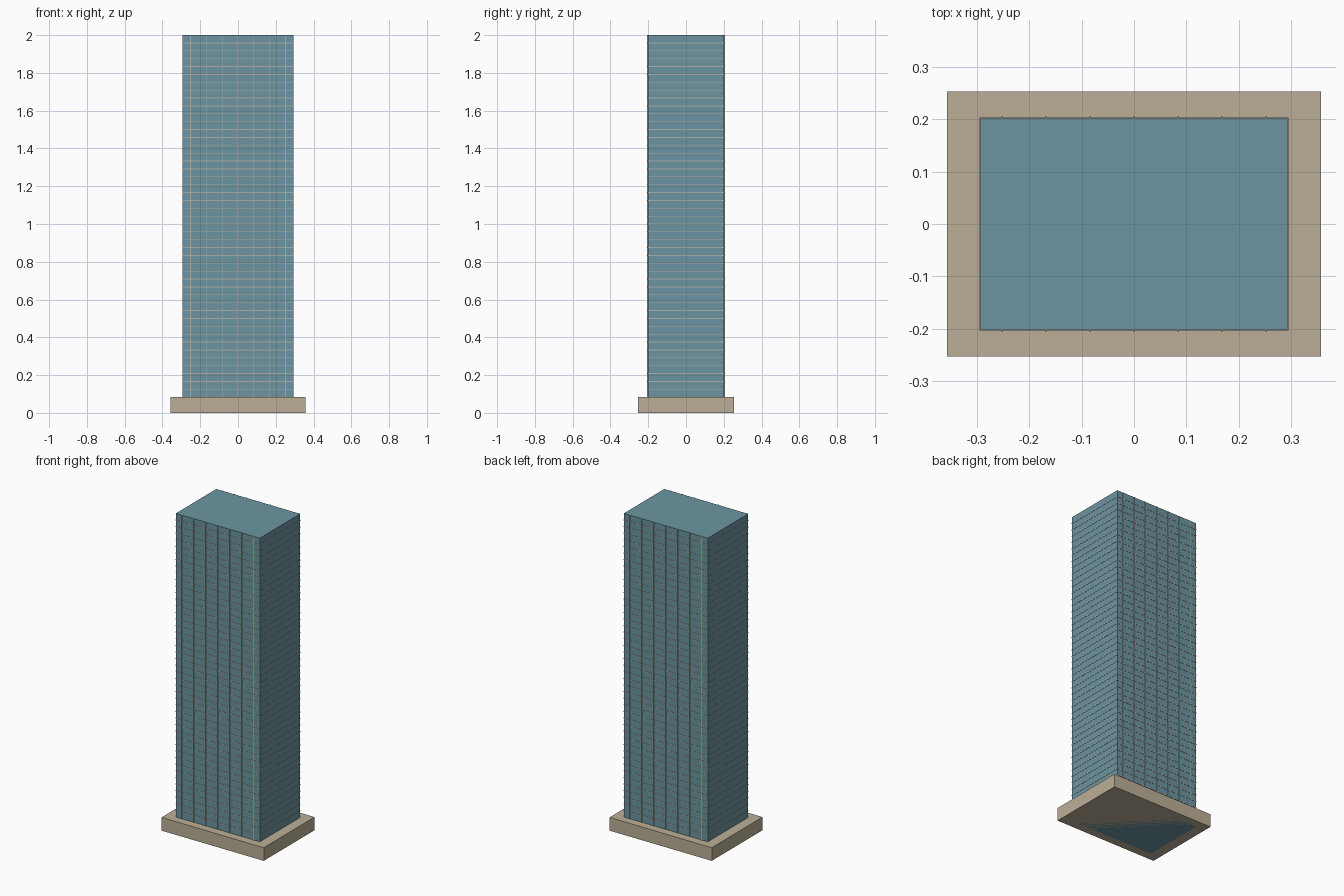
import bpy
import bmesh
from mathutils import Matrix, Vector

if "Cube" in bpy.data.objects:
    bpy.data.objects.remove(bpy.data.objects["Cube"])


def material(name, rgb):
    m = bpy.data.materials.new(name)
    m.diffuse_color = (*rgb, 1.0)
    m.use_nodes = True
    m.node_tree.nodes["Principled BSDF"].inputs["Base Color"].default_value = m.diffuse_color
    return m


def boxes(name, specs, mat):
    """One object made of boxes, each given as (centre, size)."""
    bm = bmesh.new()
    for centre, size in specs:
        bmesh.ops.create_cube(
            bm, size=1.0,
            matrix=Matrix.Translation(centre) @ Matrix.Diagonal(Vector((*size, 1.0))))
    mesh = bpy.data.meshes.new(name)
    bm.to_mesh(mesh)
    bm.free()
    mesh.materials.append(mat)
    obj = bpy.data.objects.new(name, mesh)
    bpy.context.collection.objects.link(obj)
    return obj


glass = material("blue_glass", (0.15, 0.30, 0.36))
stone = material("tan_stone", (0.50, 0.43, 0.31))
trim = material("pale_trim", (0.42, 0.42, 0.38))

H = 2.0
FLOORS = 48
STEP = H / FLOORS
BASE_H = 2 * STEP
W, D = 0.586, 0.403

# Base slab and glass tower
boxes("base_plinth", [((0, 0, BASE_H / 2), (0.714, 0.506, BASE_H))], stone)
boxes("glass_tower", [((0, 0, H / 2), (W, D, H))], glass)

# Thin floor bands wrapping the tower
boxes("floor_bands",
      [((0, 0, i * STEP), (W + 0.003, D + 0.003, 0.004)) for i in range(3, FLOORS)],
      trim)

# Vertical mullions on the front and back faces
boxes("mullions",
      [((i * 0.084, s * D / 2, (H + BASE_H) / 2), (0.004, 0.008, H - BASE_H))
       for i in range(-3, 4) for s in (-1, 1)],
      trim)
